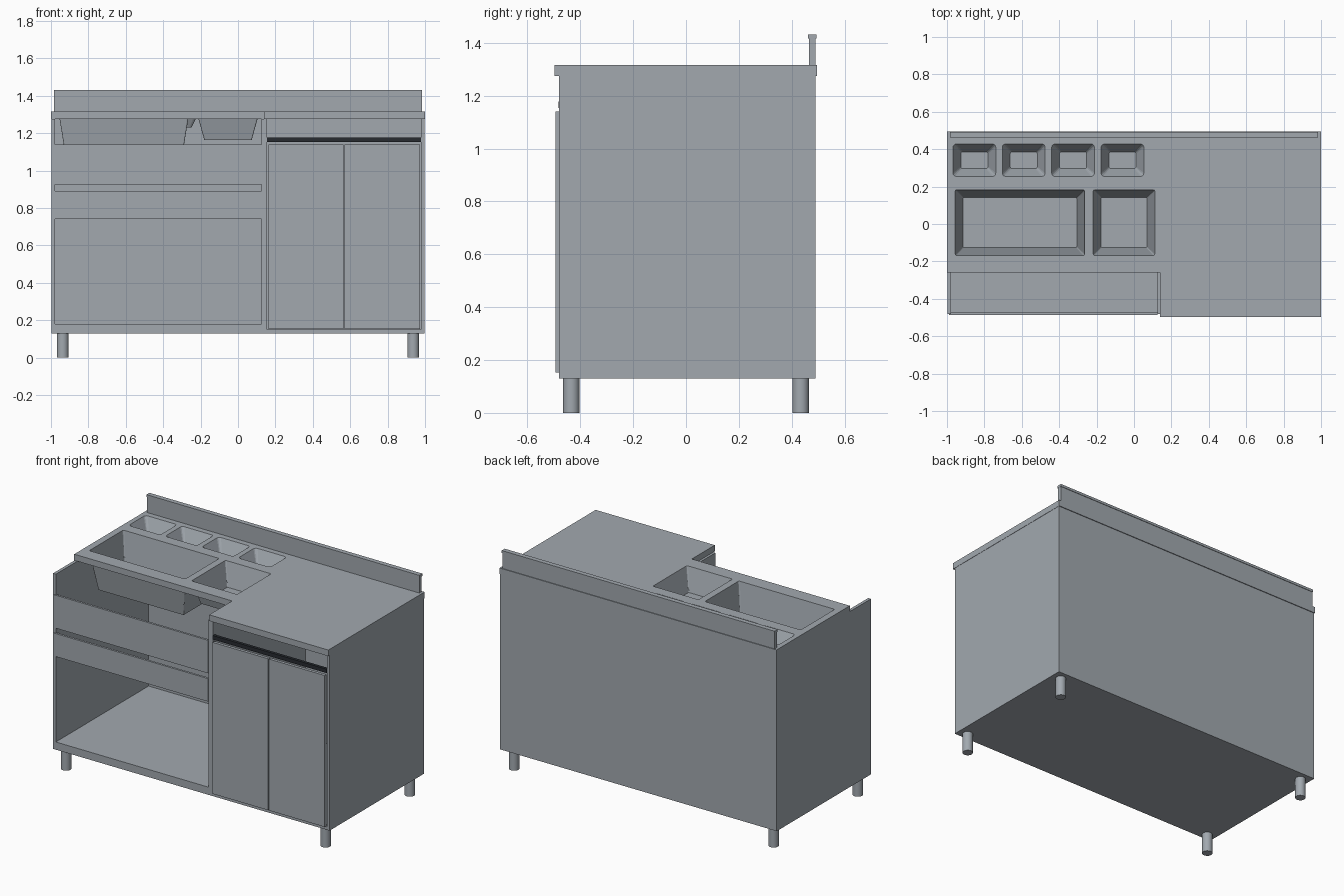
import bpy, bmesh, math

if "Cube" in bpy.data.objects:
    bpy.data.objects.remove(bpy.data.objects["Cube"])


def material(name, rgb):
    m = bpy.data.materials.new(name)
    m.diffuse_color = (*rgb, 1)
    m.use_nodes = True
    m.node_tree.nodes["Principled BSDF"].inputs["Base Color"].default_value = m.diffuse_color
    return m


STEEL = material("brushed_steel", (0.36, 0.395, 0.43))
BLACK = material("black_trim", (0.02, 0.024, 0.03))


def finish(name, bm, mat):
    bmesh.ops.recalc_face_normals(bm, faces=bm.faces)
    me = bpy.data.meshes.new(name)
    bm.to_mesh(me)
    bm.free()
    ob = bpy.data.objects.new(name, me)
    me.materials.append(mat)
    bpy.context.collection.objects.link(ob)
    return ob


def box(name, x0, x1, y0, y1, z0, z1, mat=STEEL):
    bm = bmesh.new()
    bmesh.ops.create_cube(bm, size=1)
    for v in bm.verts:
        v.co = ((x0 + x1) / 2 + v.co.x * (x1 - x0),
                (y0 + y1) / 2 + v.co.y * (y1 - y0),
                (z0 + z1) / 2 + v.co.z * (z1 - z0))
    return finish(name, bm, mat)


def ring(bm, rect, inset, r, z):
    """Rounded rectangle of vertices at height z."""
    x0, x1, y0, y1 = rect
    x0, x1, y0, y1 = x0 + inset, x1 - inset, y0 + inset, y1 - inset
    corners = [(x1 - r, y1 - r), (x0 + r, y1 - r), (x0 + r, y0 + r), (x1 - r, y0 + r)]
    out = []
    for i, (cx, cy) in enumerate(corners):
        for k in range(4):
            a = math.radians(90 * i + 30 * k)
            out.append(bm.verts.new((cx + r * math.cos(a), cy + r * math.sin(a), z)))
    return out


def loft(name, rings, rect):
    """Closed solid through a list of (inset, corner radius, height)."""
    bm = bmesh.new()
    loops = [ring(bm, rect, *p) for p in rings]
    for a, b in zip(loops, loops[1:]):
        for i in range(len(a)):
            j = (i + 1) % len(a)
            bm.faces.new((a[i], a[j], b[j], b[i]))
    bm.faces.new(loops[0])
    bm.faces.new(loops[-1])
    return finish(name, bm, STEEL)


TOP, LIP = 1.315, 1.275
FRONT, BACK = -0.481, 0.49

# Hollow cabinet carcass
box("left_side", -0.998, -0.978, FRONT, BACK, 0.13, LIP)
box("right_side", 0.978, 0.998, FRONT, BACK, 0.13, LIP)
box("back_panel", -0.998, 0.998, BACK - 0.015, BACK, 0.13, LIP)
box("base_left", -0.978, 0.125, FRONT, BACK - 0.015, 0.13, 0.18)
box("base_right", 0.155, 0.978, FRONT, BACK - 0.015, 0.13, 0.15)
box("divider_left", 0.125, 0.14, FRONT, BACK - 0.015, 0.13, LIP)
box("divider_right", 0.14, 0.155, FRONT, BACK - 0.015, 0.13, LIP)

# Front panels over the open left bay
box("upper_front_panel", -0.99, 0.125, -0.486, -0.472, 0.925, 1.14)
box("lower_front_panel", -0.99, 0.125, -0.486, -0.472, 0.74, 0.89)

# Doors and the dark handle strip above them
for name, x0, x1 in (("left_door", 0.162, 0.564), ("right_door", 0.570, 0.972)):
    box(name, x0, x1, -0.494, -0.474, 0.152, 1.14)
box("handle_strip", 0.155, 0.978, -0.482, -0.462, 1.153, 1.178, BLACK)

# Worktop: deep right half, shallower left half holding the basins
box("right_worktop", 0.14, 1.0, -0.497, 0.495, LIP, TOP)
left_top = box("left_worktop", -1.0, 0.14, -0.26, 0.495, LIP, TOP)

# Basins: (name, rim rectangle, wall inset, corner radius, floor height)
basins = [("large_basin", (-0.96, -0.26, -0.172, 0.187), 0.042, 0.008, 1.055),
          ("medium_basin", (-0.222, 0.115, -0.172, 0.187), 0.042, 0.008, 1.163)]
for i in range(4):
    x = -0.972 + i * 0.264
    basins.append((f"small_basin_{i + 1}", (x, x + 0.237, 0.25, 0.432), 0.042, 0.018, 1.23))

for name, rect, inset, r, floor in basins:
    t = 0.004
    # shell: outer wall up, over the rim, inner wall down
    loft(name, [(inset, r * 0.6, floor), (0, r, TOP), (t, r, TOP),
                (inset + t, r * 0.6, floor + t)], rect)
    cutter = loft(name + "_cutter", [(0.001, r, 1.2), (0.001, r, 1.4)], rect)
    cutter.hide_render = True
    cutter.hide_viewport = True
    mod = left_top.modifiers.new(name + "_hole", "BOOLEAN")
    mod.operation = "DIFFERENCE"
    mod.solver = "EXACT"
    mod.object = cutter

# Apply the holes, then remove the cutters
deps = bpy.context.evaluated_depsgraph_get()
holed = bpy.data.meshes.new_from_object(left_top.evaluated_get(deps))
left_top.modifiers.clear()
left_top.data = holed
for ob in [o for o in bpy.data.objects if o.name.endswith("_cutter")]:
    bpy.data.objects.remove(ob)

# Backsplash with a folded top edge
box("backsplash", -0.983, 0.983, 0.465, 0.49, TOP, 1.418)
box("backsplash_cap", -0.985, 0.985, 0.462, 0.493, 1.416, 1.432)

# Round feet
for sx in (-1, 1):
    for sy in (-1, 1):
        bpy.ops.mesh.primitive_cylinder_add(vertices=24, radius=0.031, depth=0.13,
                                            location=(sx * 0.937, sy * 0.434, 0.065))
        foot = bpy.context.object
        foot.name = f"{'front' if sy < 0 else 'back'}_{'left' if sx < 0 else 'right'}_foot"
        foot.data.materials.append(STEEL)
        bpy.ops.object.shade_smooth_by_angle(angle=math.radians(35))
